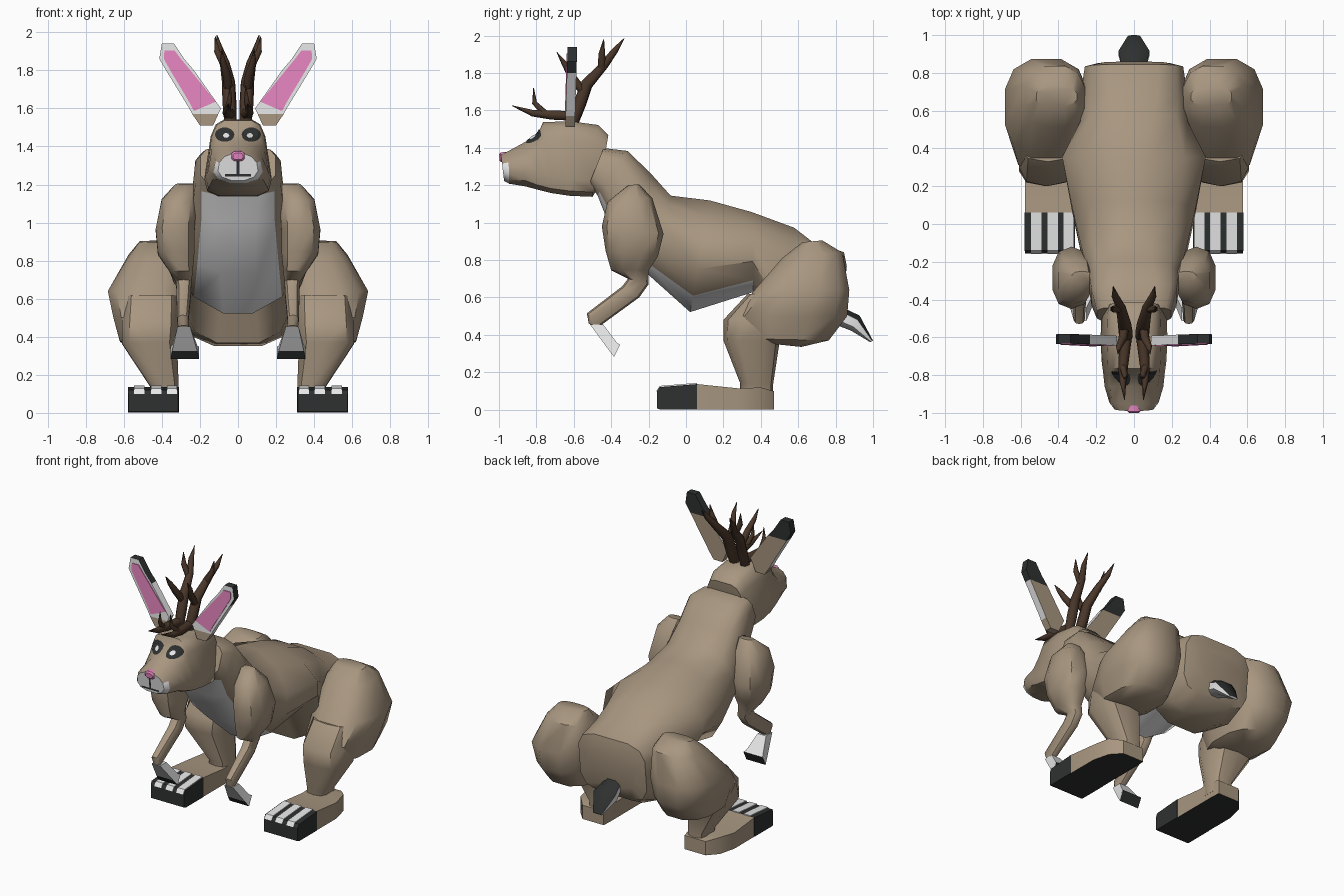
import bpy, bmesh, math
from mathutils import Vector
from mathutils.bvhtree import BVHTree

if "Cube" in bpy.data.objects:
    bpy.data.objects.remove(bpy.data.objects["Cube"])


def material(name, rgb):
    m = bpy.data.materials.new(name)
    m.diffuse_color = (*rgb, 1)
    m.use_nodes = True
    m.node_tree.nodes["Principled BSDF"].inputs["Base Color"].default_value = m.diffuse_color
    return m


MATS = [material("tan_fur", (0.39, 0.305, 0.215)), material("white_fur", (0.80, 0.80, 0.80)),
        material("charcoal", (0.028, 0.030, 0.030)), material("pink_skin", (0.80, 0.235, 0.53)),
        material("antler_brown", (0.068, 0.038, 0.023))]
TAN, WHITE, DARK, PINK, BROWN = range(5)


def finish(name, bm, smooth=35):
    me = bpy.data.meshes.new(name)
    bm.to_mesh(me)
    bm.free()
    for m in MATS:
        me.materials.append(m)
    ob = bpy.data.objects.new(name, me)
    bpy.context.collection.objects.link(ob)
    bpy.ops.object.select_all(action='DESELECT')
    ob.select_set(True)
    bpy.context.view_layer.objects.active = ob
    if smooth:
        bpy.ops.object.shade_smooth_by_angle(angle=math.radians(smooth))
    return ob


def loft(name, rings, n=12, p=2.4, taper=0, side=1, paint=None, mat=TAN, smooth=42):
    """Skin rings (x centre, half width, y and z of one rim, y and z of the opposite rim,
    then optionally squareness and taper of that ring)."""
    bm = bmesh.new()
    rows = []
    for xc, w, ya, za, yb, zb, *extra in rings:
        pw = extra[0] if extra else p
        tp = extra[1] if len(extra) > 1 else taper
        row = []
        for j in range(n):
            a = 2 * math.pi * (j + 0.5) / n
            c, s = [math.copysign(abs(v) ** (2 / pw), v) for v in (math.cos(a), math.sin(a))]
            x = xc + w * c * (1 - tp * s)
            row.append(bm.verts.new((x * side, (ya + yb) / 2 + s * (ya - yb) / 2,
                                     (za + zb) / 2 + s * (za - zb) / 2)))
        rows.append(row)
    tags = {}
    for i in range(len(rows) - 1):
        for j in range(n):
            k = (j + 1) % n
            tags[bm.faces.new((rows[i][j], rows[i][k], rows[i + 1][k], rows[i + 1][j]))] = (i, j)
    for i, r in ((-1, rows[0]), (len(rows) - 1, rows[-1])):
        tags[bm.faces.new(r)] = (i, -1)
    bmesh.ops.recalc_face_normals(bm, faces=bm.faces)
    for f, (i, j) in tags.items():
        f.material_index = paint(i, j, f.calc_center_median(), f.normal) if paint else mat
    return finish(name, bm, smooth)


# Torso with a pale chest and belly
loft("torso", [
    (0, .20, .86, .77, .83, .50), (0, .265, .845, .845, .80, .42, 4), (0, .29, .68, .90, .66, .345, 3.2),
    (0, .29, .58, .98, .47, .36), (0, .395, .35, 1.065, .36, .62, 1.8), (0, .34, .13, 1.13, .02, .51, 1.8),
    (0, .285, -.08, 1.15, -.22, .73, 2.4), (0, .245, -.18, 1.26, -.42, 1.0),
    (0, .228, -.31, 1.385, -.475, 1.145, 4), (0, .20, -.44, 1.40, -.52, 1.20, 4)],
    p=2.8, paint=lambda i, j, c, nr: WHITE if 4 <= i <= 7 and j in (7, 8, 9) else TAN)

# Head with a pale muzzle tip
head = loft("head", [
    (0, .145, -.415, 1.47, -.46, 1.20), (0, .16, -.47, 1.525, -.50, 1.135),
    (0, .163, -.62, 1.545, -.62, 1.14), (0, .157, -.765, 1.54, -.72, 1.155),
    (0, .152, -.79, 1.48, -.80, 1.175, 3.5), (0, .145, -.86, 1.435, -.86, 1.19, 2.1, .4),
    (0, .128, -.95, 1.385, -.945, 1.205, 2.3, .15), (0, .105, -.99, 1.365, -.972, 1.22, 2.3, .1)],
    p=4.5, taper=.19, paint=lambda i, j, c, nr: WHITE if i >= 6 and nr.z < .5 else TAN)
bm = bmesh.new()
bm.from_mesh(head.data)
HEAD = BVHTree.FromBMesh(bm)
bm.free()


def decal(name, cx, cz, rx, rz, mat, lift=.006, n=14, box=False):
    """Thin plate laid on the face of the head."""
    bm = bmesh.new()

    def put(x, z):
        hit = HEAD.ray_cast(Vector((x, -2, z)), Vector((0, 1, 0)))
        y = hit[0].y if hit[0] else -.97
        return bm.verts.new((x, y - lift, z))
    k = math.sqrt(2) if box else 1
    mid, prev = put(cx, cz), None
    for r in (.35, .7, 1):
        ring = []
        for j in range(n):
            a = 2 * math.pi * (j + (.5 if box else 0)) / n
            ring.append(put(cx + k * r * rx * math.cos(a), cz + k * r * rz * math.sin(a)))
        for j in range(n):
            q = (j + 1) % n
            bm.faces.new((prev[j], prev[q], ring[q], ring[j]) if prev else (mid, ring[j], ring[q]))
        prev = ring
    for f in bm.faces:
        f.material_index = mat
        f.normal_update()
        if f.normal.y > 0:
            f.normal_flip()
    finish(name, bm, 0)


# Mouth lines and nose
decal("mouth", 0, 1.248, .068, .006, DARK, n=4, box=True)
decal("lip_line", 0, 1.288, .007, .036, DARK, n=4, box=True)
loft("nose", [(0, .028, -.96, 1.38, -.96, 1.325), (0, .037, -.992, 1.376, -.988, 1.322),
              (0, .028, -1.0, 1.366, -.997, 1.33)], n=8, p=3, mat=PINK)

# Tail: dark above, pale below
loft("tail", [(0, .06, .80, .57, .80, .45), (0, .088, .93, .505, .88, .42), (0, .035, 1.0, .37, .985, .36)],
     n=8, paint=lambda i, j, c, nr: DARK if nr.z > .25 and nr.y > .2 else WHITE)


def ear_front(z):
    return -.646 + (z - 1.51) * .03


def ear_paint(i, j, c, nr):
    if nr.y < -.5:
        return WHITE if c.z > 1.585 else TAN
    if c.z > 1.8:
        return DARK
    return TAN if nr.y > .5 or c.z < 1.57 else WHITE


ANTLER = {
    "antler_beam": [(.04, -.61, 1.52, .032), (.045, -.57, 1.63, .037), (.05, -.53, 1.74, .035),
                    (.07, -.44, 1.84, .026), (.10, -.38, 1.92, .019), (.11, -.33, 1.985, .002)],
    "antler_front_tine": [(.05, -.55, 1.70, .024), (.06, -.61, 1.78, .023), (.08, -.65, 1.85, .016),
                          (.085, -.69, 1.91, .002)],
    "antler_rear_tine": [(.07, -.45, 1.82, .022), (.11, -.45, 1.90, .018), (.12, -.44, 1.98, .002)],
    "antler_brow_tine": [(.04, -.59, 1.57, .030), (.055, -.72, 1.575, .028), (.06, -.82, 1.585, .020),
                         (.05, -.93, 1.625, .002)],
    "antler_brow_prong": [(.06, -.75, 1.58, .020), (.045, -.81, 1.64, .014), (.04, -.815, 1.72, .002)]}


def antler(name, pts, side):
    cu = bpy.data.curves.new(name, 'CURVE')
    cu.dimensions, cu.bevel_depth, cu.bevel_resolution, cu.use_fill_caps = '3D', 1, 1, True
    sp = cu.splines.new('POLY')
    sp.points.add(len(pts) - 1)
    for q, (x, y, z, r) in zip(sp.points, pts):
        q.co, q.radius = (x * side, y, z, 1), r
    cu.materials.append(MATS[BROWN])
    ob = bpy.data.objects.new(name, cu)
    bpy.context.collection.objects.link(ob)
    bpy.ops.object.select_all(action='DESELECT')
    ob.select_set(True)
    bpy.context.view_layer.objects.active = ob
    bpy.ops.object.convert(target='MESH')


for side, tag in ((1, "_right"), (-1, "_left")):
    # Eyes
    decal("eye" + tag, side * .070, 1.462, .051, .038, DARK)
    decal("eye_glint" + tag, side * .062, 1.458, .017, .013, WHITE, lift=.012, n=8)

    # Ears: outer shell and pink lining
    shell = [(.165, .035, 1.51), (.172, .07, 1.57), (.173, .085, 1.6), (.305, .075, 1.8),
             (.348, .067, 1.86), (.368, .033, 1.94)]
    loft("ear" + tag, [(x, w, ear_front(z), z, ear_front(z) + .052, z) for x, w, z in shell],
         n=4, p=30, side=side, paint=ear_paint, smooth=25)
    lining = [(.228, .006, 1.59), (.187, .072, 1.635), (.303, .054, 1.8), (.345, .046, 1.86), (.36, .027, 1.905)]
    loft("ear_lining" + tag, [(x, w, ear_front(z) - .004, z, ear_front(z) + .004, z) for x, w, z in lining],
         n=4, p=30, side=side, mat=PINK, smooth=0)

    # Antlers
    for name, pts in ANTLER.items():
        antler(name + tag, pts, side)

    # Forelegs and paws
    loft("foreleg" + tag, [
        (.275, .055, -.31, 1.20, -.25, 1.205), (.31, .095, -.42, 1.11, -.18, 1.13),
        (.33, .107, -.45, .98, -.12, .94), (.325, .10, -.43, .85, -.15, .82),
        (.30, .065, -.40, .745, -.20, .745), (.285, .042, -.31, .70, -.20, .67),
        (.285, .04, -.34, .66, -.25, .60), (.29, .03, -.53, .515, -.47, .44), (.285, .025, -.52, .46, -.46, .43)],
        n=10, side=side)
    loft("forepaw" + tag, [
        (.285, .035, -.515, .455, -.44, .455), (.28, .07, -.42, .325, -.365, .355),
        (.28, .08, -.385, .28, -.35, .35)], n=4, p=12, side=side, smooth=25,
        paint=lambda i, j, c, nr: DARK if i == 2 or (i == 1 and nr.y < -.3) else WHITE)

    # Hind legs
    loft("thigh" + tag, [
        (.41, .11, .62, .895, .73, .905), (.42, .16, .51, .81, .84, .84),
        (.465, .225, .36, .64, .88, .64), (.46, .20, .24, .50, .87, .50), (.45, .175, .30, .38, .77, .37),
        (.45, .12, .38, .36, .62, .335)], n=12, p=2.6, side=side)
    loft("shin" + tag, [
        (.455, .15, .33, .62, .60, .60), (.46, .155, .20, .48, .58, .48), (.465, .15, .20, .37, .50, .36),
        (.385, .076, .29, .14, .465, .13), (.385, .075, .29, .04, .465, .04)],
        n=10, p=3, side=side)

    # Feet: dark sole, dark toe block, pale toe stripes
    loft("foot" + tag, [
        (.40, .085, .47, .10, .47, 0), (.43, .12, .40, .12, .40, 0), (.445, .135, .28, .115, .28, 0),
        (.445, .135, .06, .138, .06, 0)], n=4, p=30, side=side, smooth=30,
        paint=lambda i, j, c, nr: DARK if nr.z < -.7 else TAN)
    loft("toes" + tag, [(.445, .137, .06, .138, .06, 0), (.445, .137, -.14, .122, -.14, 0),
                        (.445, .134, -.155, .10, -.155, .005)], n=4, p=30, side=side, mat=DARK, smooth=0)
    for k, x in enumerate((.347, .430, .518)):
        loft("toe_stripe_%d" % (k + 1) + tag, [
            (x, .028, .06, .143, .06, .135), (x, .028, -.141, .127, -.141, .119),
            (x, .028, -.159, .098, -.154, .098)], n=4, p=30, side=side, mat=WHITE, smooth=0)
